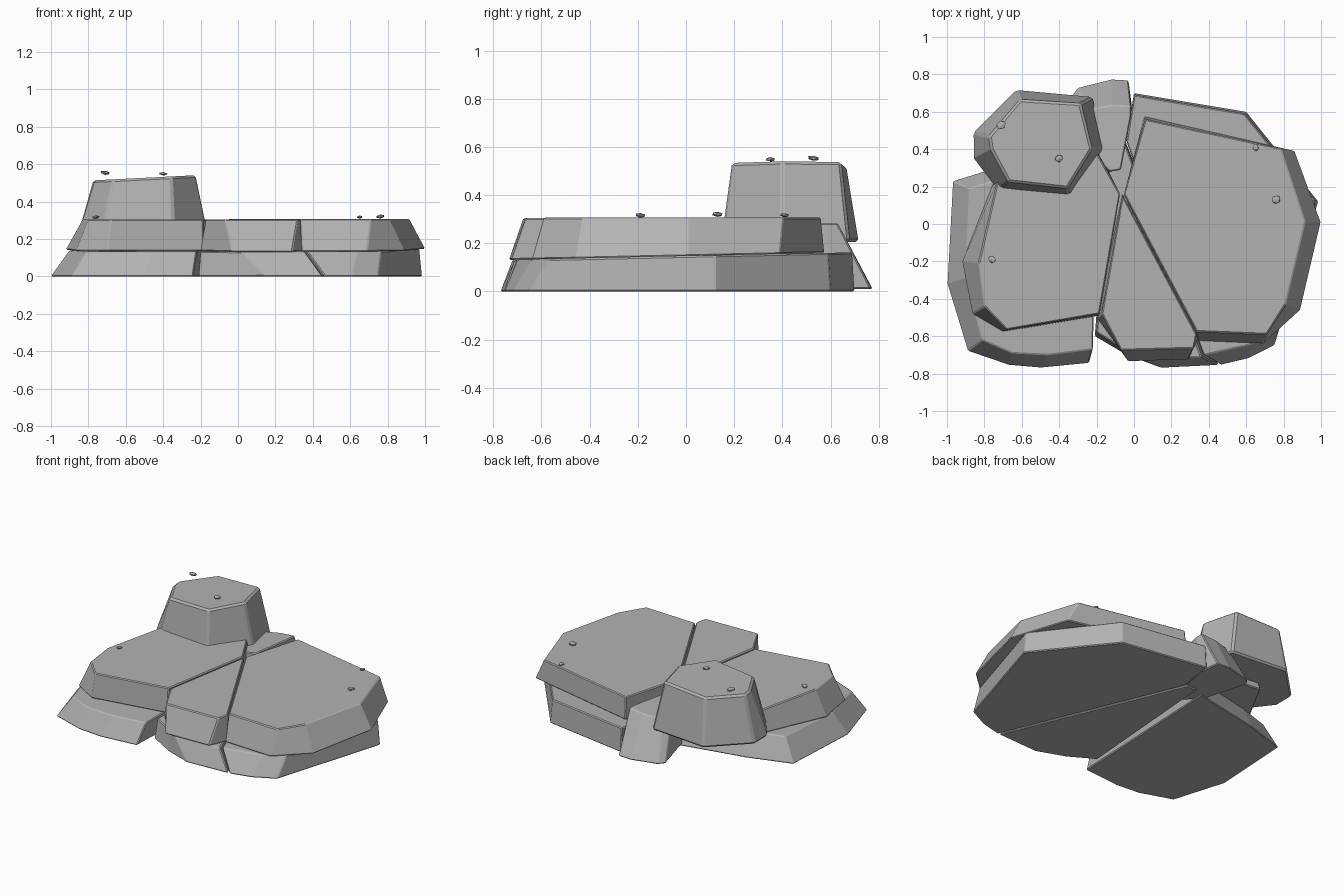
import bpy, bmesh, random
from mathutils import Vector

if "Cube" in bpy.data.objects:
    bpy.data.objects.remove(bpy.data.objects["Cube"])

random.seed(4)
stone = bpy.data.materials.new("grey stone")
stone.diffuse_color = (0.45, 0.45, 0.45, 1)
stone.use_nodes = True
stone.node_tree.nodes["Principled BSDF"].inputs["Base Color"].default_value = stone.diffuse_color


def finish(name, bm):
    bmesh.ops.recalc_face_normals(bm, faces=bm.faces)
    mesh = bpy.data.meshes.new(name)
    bm.to_mesh(mesh)
    bm.free()
    mesh.materials.append(stone)
    ob = bpy.data.objects.new(name, mesh)
    bpy.context.collection.objects.link(ob)
    return ob


def bed(x, y):
    """Slightly tilted joint between the lower and upper layers."""
    return 0.147 + 0.022 * y


def slab(name, base, top, z_base, z_top, bevel=0.006):
    """Tapered rock between two outlines with matching corner counts."""
    bm = bmesh.new()
    lo = [bm.verts.new((x, y, z_base(x, y))) for x, y in base]
    hi = [bm.verts.new((x, y, z_top(x, y))) for x, y in top]
    bm.faces.new(lo[::-1])
    bm.faces.new(hi)
    n = len(lo)
    for i in range(n):
        j = (i + 1) % n
        bm.faces.new((lo[i], lo[j], hi[j], hi[i]))
    ob = finish(name, bm)
    mod = ob.modifiers.new("worn edges", 'BEVEL')
    mod.width = bevel
    mod.segments = 1
    return ob


def flat(z):
    return lambda x, y: z


# Lower layer
slab("lower_left_slab",
     [(-.24, -.745), (-.50, -.77), (-.67, -.755), (-.89, -.68), (-1, -.32),
      (-.97, .23), (-.68, .32), (-.19, .42)],
     [(-.22, -.67), (-.46, -.70), (-.65, -.69), (-.81, -.62), (-.90, -.29),
      (-.88, .19), (-.66, .26), (-.19, .36)], flat(0), bed)
slab("lower_middle_slab",
     [(-.21, -.60), (-.04, -.70), (.15, -.77), (.455, -.755), (-.05, .45), (-.13, .45)],
     [(-.20, -.58), (-.04, -.68), (.02, -.72), (.36, -.71), (-.05, .44), (-.13, .44)],
     flat(0), bed)
slab("lower_right_slab",
     [(.465, -.755), (.61, -.72), (.75, -.65), (.985, .12), (.60, .60), (0, .70), (-.04, .45)],
     [(.37, -.70), (.64, -.64), (.765, -.57), (.97, .12), (.59, .59), (0, .69), (-.04, .44)],
     flat(0), bed)

# Upper layer
slab("upper_left_slab",
     [(-.185, -.49), (-.70, -.575), (-.865, -.48), (-.92, -.20), (-.76, .20),
      (-.60, .50), (-.22, .45), (-.075, .16)],
     [(-.185, -.48), (-.68, -.565), (-.80, -.44), (-.83, -.21), (-.73, .23),
      (-.58, .46), (-.22, .42), (-.075, .16)], bed, flat(.305))
slab("upper_middle_slab",
     [(-.20, -.50), (-.03, -.735), (.29, -.725), (.345, -.61), (-.062, .16)],
     [(-.172, -.48), (-.07, -.675), (.32, -.665), (.335, -.59), (-.062, .155)],
     bed, flat(.305))
slab("upper_right_slab",
     [(.345, -.625), (.69, -.64), (.89, -.46), (1, .01), (.86, .39), (.055, .575), (-.054, .155)],
     [(.335, -.575), (.71, -.59), (.81, -.43), (.915, .01), (.785, .405), (.06, .56), (-.054, .16)],
     bed, flat(.307))

# Wedge at the back, leaning against the layers
slab("back_wedge",
     [(-.33, .69), (-.30, .73), (-.12, .775), (-.03, .77), (-.01, .62), (-.07, .30), (-.14, .27), (-.25, .40)],
     [(-.29, .57), (-.25, .61), (-.12, .635), (-.015, .63), (-.015, .58), (-.07, .29), (-.13, .28), (-.24, .38)],
     flat(.01), lambda x, y: .27 + .1 * (x + .15))

# Raised boulder
slab("raised_boulder",
     [(-.34, .145), (-.155, .40), (-.22, .68), (-.63, .718), (-.86, .49), (-.86, .35), (-.73, .18)],
     [(-.355, .19), (-.225, .40), (-.285, .645), (-.61, .665), (-.775, .47), (-.765, .40), (-.67, .225)],
     flat(.205), lambda x, y: .552 + .05 * x, .012)

# Scattered pebbles
for i, (x, y, z, r) in enumerate([(-.71, .53, .553, .03), (-.40, .35, .548, .024),
                                  (-.76, -.19, .316, .024), (.65, .41, .317, .022),
                                  (.76, .13, .32, .028)]):
    bm = bmesh.new()
    bmesh.ops.create_icosphere(bm, subdivisions=1, radius=r)
    for v in bm.verts:
        v.co *= random.uniform(.8, 1.1)
        v.co = Vector((v.co.x, v.co.y * .85, v.co.z * .4))
    ob = finish(f"pebble_{i + 1}", bm)
    ob.location = (x, y, z)
    ob.rotation_euler = (0, .15, random.uniform(0, 3))
